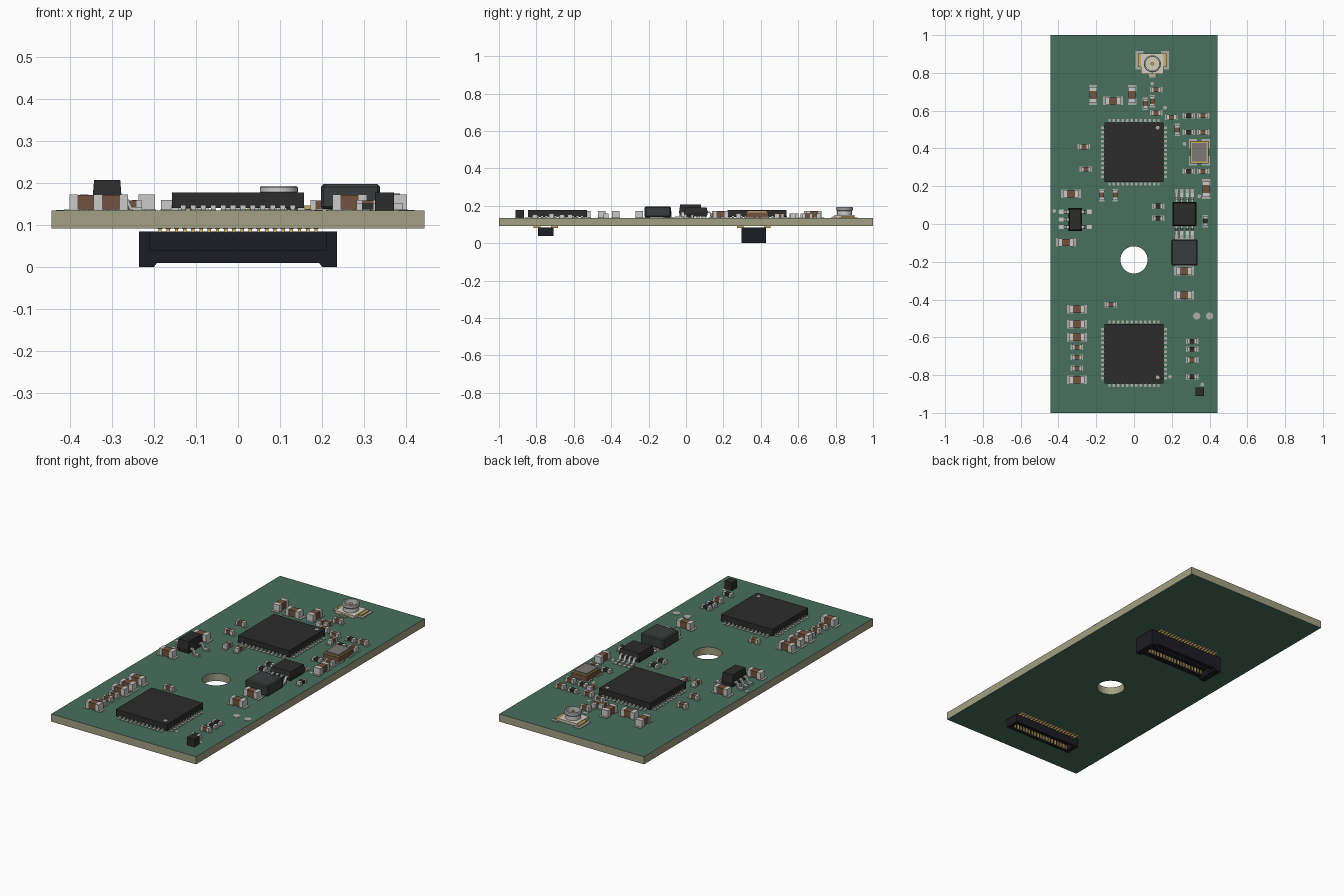
import bpy, bmesh
from math import pi, sin, cos
from mathutils import Matrix, Vector

if "Cube" in bpy.data.objects:
    bpy.data.objects.remove(bpy.data.objects["Cube"])

def mat(name, r, g, b):
    m = bpy.data.materials.new(name)
    m.diffuse_color = (r, g, b, 1)
    m.use_nodes = True
    m.node_tree.nodes["Principled BSDF"].inputs["Base Color"].default_value = m.diffuse_color
    return m

GREEN = mat("solder_mask", 0.065, 0.16, 0.11)
EDGE = mat("board_core", 0.36, 0.35, 0.23)
BLACK = mat("chip_black", 0.025, 0.025, 0.025)
SLATE = mat("inductor_slate", 0.04, 0.045, 0.045)
HOUSING = mat("connector_black", 0.012, 0.012, 0.018)
SILVER = mat("tin", 0.6, 0.6, 0.58)
PAD = mat("pad_tin", 0.42, 0.42, 0.4)
BROWN = mat("ceramic_brown", 0.17, 0.085, 0.05)
GOLD = mat("gold", 0.6, 0.42, 0.12)
CREAM = mat("cream_plastic", 0.65, 0.62, 0.5)
LID = mat("lid_grey", 0.2, 0.19, 0.18)
TOP, BOT = 0.134, 0.092

def finish(name, bm, m, smooth=False):
    bmesh.ops.recalc_face_normals(bm, faces=bm.faces)
    me = bpy.data.meshes.new(name)
    bm.to_mesh(me)
    bm.free()
    me.materials.append(m)
    ob = bpy.data.objects.new(name, me)
    bpy.context.collection.objects.link(ob)
    if smooth:
        bpy.ops.object.select_all(action='DESELECT')
        ob.select_set(True)
        bpy.context.view_layer.objects.active = ob
        bpy.ops.object.shade_smooth_by_angle()
    return ob

def add_box(bm, x, y, z0, sx, sy, z1, top=1.0, bottom=1.0):
    """Box centred on x, y; top and bottom scale give a taper."""
    for v in bmesh.ops.create_cube(bm, size=1)["verts"]:
        k = top if v.co.z > 0 else bottom
        v.co = (x + v.co.x * sx * k, y + v.co.y * sy * k, z1 if v.co.z > 0 else z0)

def boxes(name, items, m):
    bm = bmesh.new()
    for it in items:
        add_box(bm, *it)
    return finish(name, bm, m)

def prisms(name, outline, width, places, m):
    """Extrude a (distance, height) outline by width at each (x, y, angle)."""
    bm = bmesh.new()
    for x, y, a in places:
        mtx = Matrix.Translation((x, y, 0)) @ Matrix.Rotation(a, 4, 'Z')
        sides = [[bm.verts.new(mtx @ Vector((u, s * width / 2, z))) for u, z in outline] for s in (-1, 1)]
        n = len(outline)
        bm.faces.new(sides[0])
        bm.faces.new(sides[1][::-1])
        for i in range(n):
            j = (i + 1) % n
            bm.faces.new((sides[0][i], sides[1][i], sides[1][j], sides[0][j]))
    return finish(name, bm, m)

def discs(name, items, z0, z1, m):
    bm = bmesh.new()
    for x, y, r in items:
        bmesh.ops.create_cone(bm, cap_ends=True, segments=24, radius1=r, radius2=r, depth=z1 - z0,
                              matrix=Matrix.Translation((x, y, (z0 + z1) / 2)))
    return finish(name, bm, m, True)

def lathe(name, profile, x, y, m):
    bm = bmesh.new()
    vs = [bm.verts.new((x + r, y, z)) for r, z in profile]
    edges = [bm.edges.new((vs[i], vs[i - 1])) for i in range(len(vs))]
    bmesh.ops.spin(bm, geom=vs + edges, cent=(x, y, 0), axis=(0, 0, 1), angle=2 * pi, steps=32)
    bmesh.ops.remove_doubles(bm, verts=bm.verts, dist=1e-5)
    return finish(name, bm, m, True)

# Board with mounting hole: filled outline, extruded
cu = bpy.data.curves.new("board_outline", 'CURVE')
cu.dimensions, cu.fill_mode, cu.extrude = '2D', 'BOTH', (TOP - BOT) / 2
rim = [(0.072 * cos(2 * pi * i / 48), -0.19 + 0.072 * sin(2 * pi * i / 48)) for i in range(48)]
for pts in ([(-0.443, -1), (0.443, -1), (0.443, 1), (-0.443, 1)], rim):
    sp = cu.splines.new('POLY')
    sp.points.add(len(pts) - 1)
    for p, (x, y) in zip(sp.points, pts):
        p.co = (x, y, 0, 1)
    sp.use_cyclic_u = True
tmp = bpy.data.objects.new("outline", cu)
bm = bmesh.new()
bm.from_mesh(tmp.to_mesh())
tmp.to_mesh_clear()
bpy.data.objects.remove(tmp)
bmesh.ops.remove_doubles(bm, verts=bm.verts, dist=1e-5)
bmesh.ops.translate(bm, verts=bm.verts, vec=(0, 0, (TOP + BOT) / 2))
board = finish("board", bm, GREEN)
board.data.materials.append(EDGE)
for p in board.data.polygons:
    p.use_smooth = False
    p.material_index = 0 if abs(p.normal.z) > 0.5 else 1

# Two square chips with twelve contacts per side
for name, cy, dot in (("upper_chip", 0.38, 0.51), ("lower_chip", -0.687, -0.812)):
    boxes(name + "_body", [(0, cy, 0.14, 0.314, 0.314, 0.177)], BLACK)
    discs(name + "_mark", [(0.125, dot, 0.01)], 0.1765, 0.1778, PAD)
    pins, pads = [], []
    for i in range(12):
        t = (i - 5.5) * 0.0236
        for s in (-1, 1):
            pins += [(t, cy + s * 0.15, 0.135, 0.011, 0.018, 0.146), (s * 0.15, cy + t, 0.135, 0.018, 0.011, 0.146)]
            pads += [(t, cy + s * 0.158, TOP - 0.001, 0.013, 0.034, 0.1365), (s * 0.158, cy + t, TOP - 0.001, 0.034, 0.013, 0.1365)]
    boxes(name + "_contacts", pins, SILVER)
    boxes(name + "_pads", pads, PAD)

# Eight-lead chip and five-lead regulator with gull-wing leads
GULL = [(-0.005, 0.168), (0.013, 0.168), (0.024, 0.143), (0.048, 0.143),
        (0.048, 0.137), (0.019, 0.137), (0.009, 0.161), (-0.005, 0.161)]
def leaded_chip(name, x, y, sx, sy, top, places, width, pad_len):
    mid = 0.165
    boxes(name + "_body", [(x, y, mid, sx, sy, top, 0.9), (x, y, 0.142, sx, sy, mid, 1, 0.93)], BLACK)
    prisms(name + "_leads", GULL, width, places, SILVER)
    pad = [(0.022, 0.1333), (pad_len, 0.1333), (pad_len, 0.137), (0.022, 0.137)]
    prisms(name + "_pads", pad, width * 1.3, places, PAD)

leaded_chip("eight_lead_chip", 0.267, 0.053, 0.127, 0.127, 0.19,
            [(0.267 + (i - 1.5) * 0.028, 0.053 + s * 0.0635, s * pi / 2) for i in range(4) for s in (-1, 1)], 0.014, 0.068)
leaded_chip("regulator", -0.311, 0.024, 0.069, 0.122, 0.207,
            [(-0.3455, 0.024 + k * 0.04, pi) for k in (-1, 0, 1)] + [(-0.2765, 0.024 + k * 0.04, 0) for k in (-1, 1)], 0.018, 0.054)

# Power inductor
ind = boxes("inductor", [(0.267, -0.151, 0.138, 0.14, 0.14, 0.197)], SLATE)
bev = ind.modifiers.new("bevel", 'BEVEL')
bev.width, bev.segments = 0.006, 1
boxes("inductor_pads", [(0.267, -0.151 + s * 0.058, TOP - 0.001, 0.1, 0.034, 0.1385) for s in (-1, 1)], PAD)

# Two-terminal parts, positions (x, y, vertical)
def chips(name, places, length, width, z1, pad_total, m):
    body, ends, pads = [], [], []
    def put(lst, x, y, v, off, l, w, z0, z):
        lst.append((x, y + off, z0, w, l, z) if v else (x + off, y, z0, l, w, z))
    for x, y, v in places:
        e = length * 0.24
        put(body, x, y, v, 0, length - 2 * e, width * 0.95, 0.1375, z1 - 0.001)
        for s in (-1, 1):
            put(ends, x, y, v, s * (length - e) / 2, e, width, 0.1365, z1)
            pl = pad_total * 0.34
            put(pads, x, y, v, s * (pad_total - pl) / 2, pl, width * 1.12, TOP - 0.001, 0.1368)
    boxes(name + "_bodies", body, m)
    boxes(name + "_terminals", ends, SILVER)
    boxes(name + "_pads", pads, PAD)

chips("large_capacitor",
      [(-0.302, y, 0) for y in (-0.451, -0.53, -0.6, -0.825)] +
      [(-0.111, 0.652, 0), (-0.334, 0.159, 0), (-0.36, -0.098, 0), (0.265, -0.25, 0), (0.265, -0.376, 0),
       (-0.217, 0.684, 1), (-0.01, 0.684, 1), (0.382, 0.185, 1)], 0.082, 0.04, 0.173, 0.106, BROWN)
chips("small_capacitor",
      [(-0.302, y, 0) for y in (-0.652, -0.706, -0.764)] + [(0.366, y, 0) for y in (0.573, 0.486, 0.28)] +
      [(0.117, 0.71, 0), (0.117, 0.588, 0), (0.198, 0.566, 0), (-0.265, 0.408, 0), (-0.255, 0.29, 0),
       (-0.122, -0.427, 0), (0.06, 0.637, 1), (0.096, 0.65, 1), (0.228, 0.498, 1), (-0.17, 0.153, 1),
       (-0.1, 0.153, 1), (0.308, -0.72, 0)], 0.052, 0.026, 0.159, 0.066, BROWN)
chips("resistor",
      [(0.308, y, 0) for y in (-0.62, -0.663, -0.808)] + [(0.29, y, 0) for y in (0.573, 0.486, 0.28)] +
      [(0.128, 0.095, 0), (0.128, 0.03, 0), (0.378, 0.015, 1)], 0.052, 0.026, 0.152, 0.066, BLACK)

# Crystal oscillator
boxes("crystal_base", [(0.346, 0.38, 0.138, 0.096, 0.12, 0.163)], BROWN)
boxes("crystal_rim", [(0.346, 0.38, 0.163, 0.09, 0.114, 0.168)], GOLD)
boxes("crystal_lid", [(0.346, 0.38, 0.168, 0.078, 0.1, 0.175)], LID)
boxes("crystal_pads", [(0.346 + i * 0.034, 0.38 + j * 0.044, TOP - 0.001, 0.044, 0.05, 0.1385)
                       for i in (-1, 1) for j in (-1, 1)], PAD)

# Small indicator block
boxes("indicator_block", [(0.348, -0.888, 0.134, 0.045, 0.045, 0.177)], BLACK)

# Round coaxial socket
ax, ay = 0.097, 0.848
boxes("socket_base", [(ax, ay, 0.136, 0.118, 0.108, 0.15)], CREAM)
boxes("socket_pads", [(ax + s * 0.068, 0.867, TOP - 0.001, 0.042, 0.098, 0.138) for s in (-1, 1)] +
      [(ax, 0.787, TOP - 0.001, 0.034, 0.022, 0.138)], PAD)
boxes("socket_tabs", [(ax + s * 0.066, 0.867, 0.138, 0.018, 0.07, 0.146) for s in (-1, 1)] +
      [(ax + k * 0.018, 0.789, 0.137, 0.009, 0.014, 0.142) for k in (-1, 0, 1)], GOLD)
lathe("socket_ring", [(0.036, 0.149), (0.04, 0.149), (0.04, 0.172), (0.045, 0.178), (0.045, 0.189),
                      (0.042, 0.193), (0.036, 0.193)], ax, ay, SILVER)
discs("socket_floor", [(ax, ay, 0.038)], 0.149, 0.158, CREAM)
discs("socket_pin", [(ax, ay, 0.009)], 0.15, 0.185, GOLD)

# Test pads and printed orientation dots
discs("test_pads", [(0.332, -0.487, 0.019), (0.4, -0.487, 0.019)], TOP - 0.001, 0.1355, PAD)
discs("orientation_dots", [(0.164, 0.615, 0.01), (0.267, 0.424, 0.01), (0.191, -0.808, 0.01), (0.361, -0.85, 0.01),
                           (0.096, 0.743, 0.01), (-0.422, 0.069, 0.01), (0.345, 0.147, 0.01)], TOP - 0.001, 0.1352, PAD)

# Board-to-board connectors underneath: open trough, end posts, tongue, contacts
def connector(name, cy, hx, hy, low, wall_low, wall, post, tongue):
    parts = [(0, cy, 0.07, 2 * hx, 2 * hy, 0.085)]
    parts += [(0, cy + s * (hy - wall / 2), wall_low, 2 * hx - 0.01, wall, 0.075) for s in (-1, 1)]
    if tongue:
        parts.append((0, cy, wall_low + 0.012, 2 * (hx - post) - 0.03, hy * 0.4, 0.075))
    boxes(name + "_housing", parts, HOUSING)
    step = [(hx, 0.084), (hx, low), (hx - post, low), (hx - post - 0.008, wall_low + 0.001), (hx - post - 0.008, 0.084)]
    prisms(name + "_end_posts", step, 2 * hy, [(0, cy, 0), (0, cy, pi)], HOUSING)
    feet, inner, pads = [], [], []
    for i in range(20):
        x = (i - 9.5) * 0.0195
        for s in (-1, 1):
            feet += [(x, cy + s * (hy + 0.006), 0.082, 0.008, 0.036, 0.0915)]
            if abs(x) < hx - post - 0.01:
                inner += [(x, cy + s * (hy - wall - 0.002), wall_low + 0.006, 0.008, 0.006, 0.074)]
            pads += [(x, cy + s * (hy + 0.012), 0.0905, 0.012, 0.036, BOT + 0.001)]
    boxes(name + "_feet", feet, GOLD)
    boxes(name + "_contacts", inner, GOLD)
    boxes(name + "_pads", pads, PAD)

connector("tall_connector", 0.362, 0.235, 0.066, 0.0, 0.01, 0.026, 0.035, True)
connector("short_connector", -0.75, 0.21, 0.041, 0.038, 0.039, 0.014, 0.014, False)
